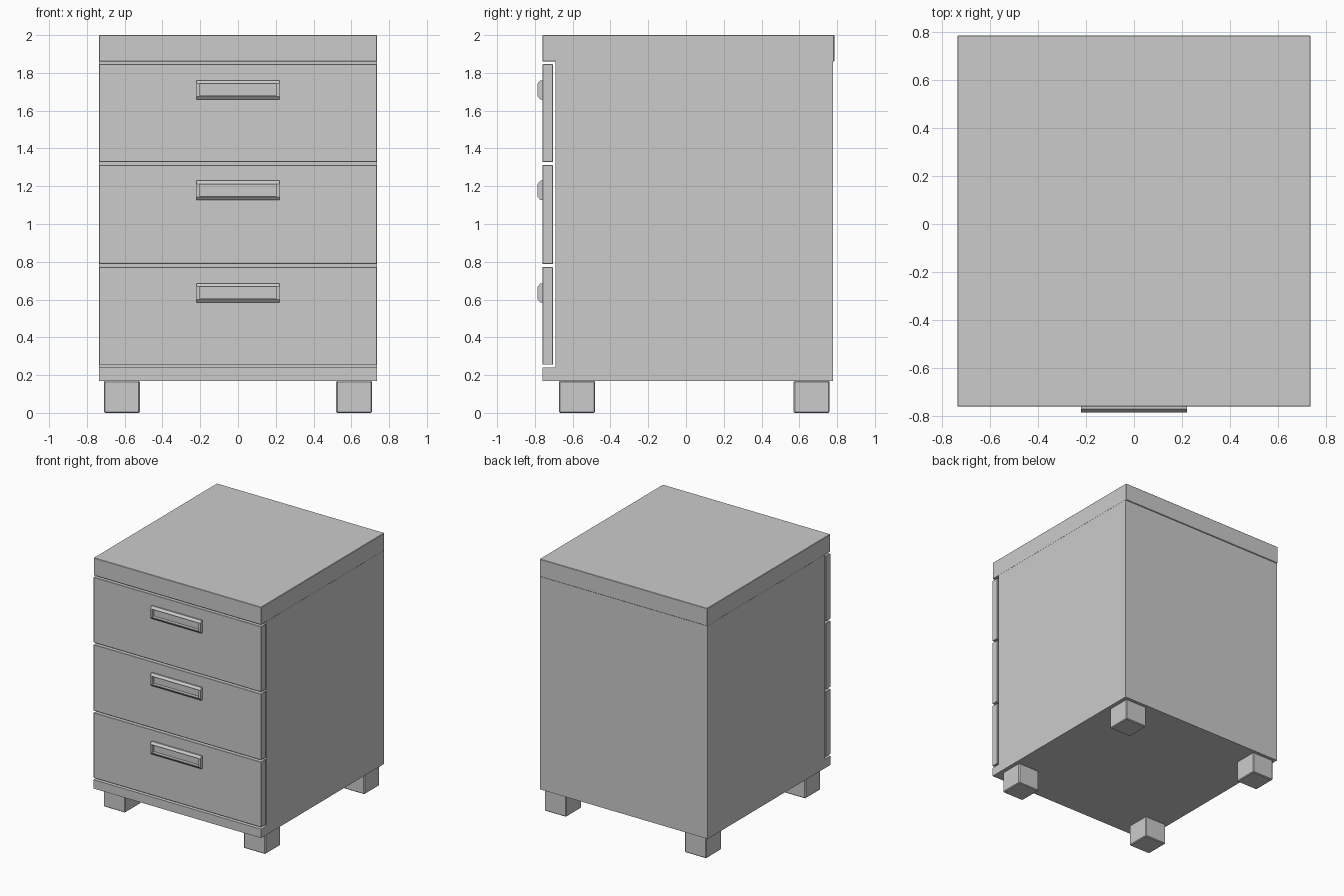
import bpy, bmesh

if "Cube" in bpy.data.objects:
    bpy.data.objects.remove(bpy.data.objects["Cube"])


def box(name, lo, hi, bevel=0.0):
    """Box between two corners with an optional small edge chamfer."""
    bm = bmesh.new()
    bmesh.ops.create_cube(bm, size=1)
    for v in bm.verts:
        v.co = [(a + b) / 2 + c * (b - a) for a, b, c in zip(lo, hi, v.co)]
    if bevel:
        bmesh.ops.bevel(bm, geom=bm.edges[:], offset=bevel, segments=1, affect='EDGES')
    return finish(name, bm)


def finish(name, bm):
    bmesh.ops.recalc_face_normals(bm, faces=bm.faces[:])
    mesh = bpy.data.meshes.new(name)
    bm.to_mesh(mesh)
    bm.free()
    obj = bpy.data.objects.new(name, mesh)
    bpy.context.collection.objects.link(obj)
    return obj


def handle(name, z):
    """Tapered bar handle with a recessed finger pocket in its front."""
    bm = bmesh.new()
    profile = [(-0.757, -0.051), (-0.771, -0.051), (-0.785, -0.034),
               (-0.785, 0.034), (-0.771, 0.051), (-0.757, 0.051)]
    face = bm.faces.new([bm.verts.new((-0.22, y, z + dz)) for y, dz in profile])
    out = bmesh.ops.extrude_face_region(bm, geom=[face])
    for v in out['geom']:
        if isinstance(v, bmesh.types.BMVert):
            v.co.x = 0.22
    bmesh.ops.recalc_face_normals(bm, faces=bm.faces[:])
    front = min(bm.faces, key=lambda f: f.calc_center_median().y)
    bmesh.ops.inset_region(bm, faces=[front], thickness=0.005)
    # widen the side rims, then push the pocket in
    for v in front.verts:
        v.co.x = 0.204 if v.co.x > 0 else -0.204
    out = bmesh.ops.extrude_face_region(bm, geom=[front])
    for v in out['geom']:
        if isinstance(v, bmesh.types.BMVert):
            v.co.y = -0.760
    if front.is_valid:
        bmesh.ops.delete(bm, geom=[front], context='FACES_ONLY')
    return finish(name, bm)


W = 0.735

# carcass, plinth lip and top slab
box("cabinet_body", (-W, -0.69, 0.17), (W, 0.778, 1.862))
box("front_plinth", (-W, -0.76, 0.17), (W, -0.69, 0.24))
box("top_panel", (-W, -0.76, 1.86), (W, 0.785, 2.0), 0.003)

# floating drawer fronts with handles
drawers = [("bottom", 0.255, 0.772, 0.635),
           ("middle", 0.788, 1.312, 1.178),
           ("upper", 1.328, 1.846, 1.71)]
for label, z0, z1, hz in drawers:
    box(label + "_drawer_front", (-W, -0.76, z0), (W, -0.705, z1), 0.002)
    handle(label + "_drawer_handle", hz)

# four square feet
for side, sx in (("left", -1), ("right", 1)):
    for end, cy in (("front", -0.577), ("back", 0.665)):
        cx = sx * 0.615
        box(end + "_" + side + "_foot", (cx - 0.095, cy - 0.095, 0.0),
            (cx + 0.095, cy + 0.095, 0.17), 0.006)
